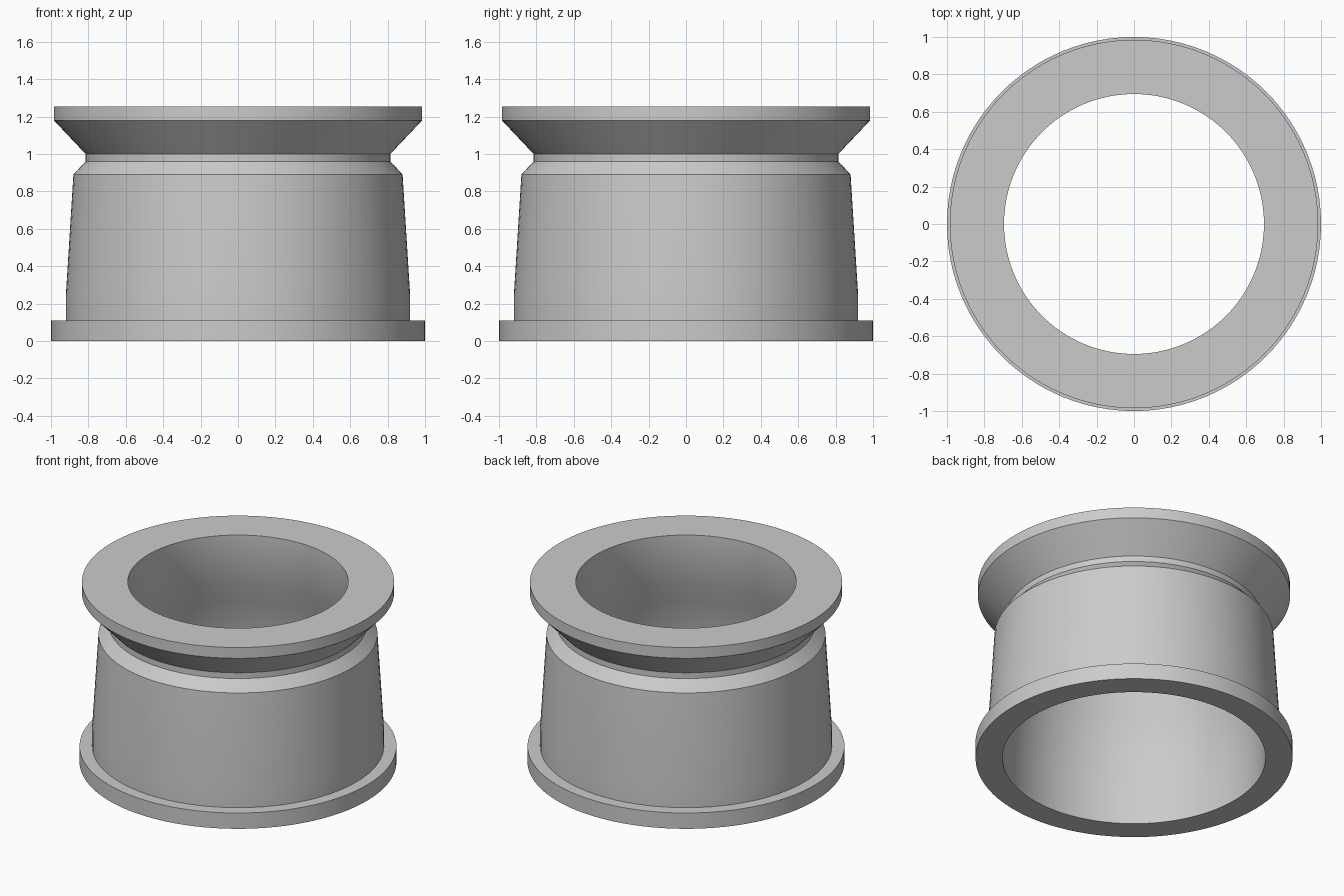
import bpy
import bmesh
import math

cube = bpy.data.objects.get("Cube")
if cube:
    bpy.data.objects.remove(cube, do_unlink=True)

SEGMENTS = 96

# Single grey finish
grey = bpy.data.materials.new("grey")
grey.use_nodes = True
colour = (0.6, 0.6, 0.6, 1)
grey.diffuse_color = colour
grey.node_tree.nodes["Principled BSDF"].inputs["Base Color"].default_value = colour


def revolve(name, profile, material):
    """Turn a closed (radius, height) profile around the z axis."""
    bm = bmesh.new()
    verts = [bm.verts.new((r, 0, z)) for r, z in profile]
    edges = [bm.edges.new((v, verts[(i + 1) % len(verts)])) for i, v in enumerate(verts)]
    bmesh.ops.spin(bm, geom=verts + edges, cent=(0, 0, 0), axis=(0, 0, 1),
                   angle=math.tau, steps=SEGMENTS, use_merge=True)
    bmesh.ops.remove_doubles(bm, verts=bm.verts, dist=0.0001)
    bmesh.ops.recalc_face_normals(bm, faces=bm.faces)
    mesh = bpy.data.meshes.new(name)
    bm.to_mesh(mesh)
    bm.free()
    mesh.materials.append(material)
    obj = bpy.data.objects.new(name, mesh)
    bpy.context.collection.objects.link(obj)
    bpy.ops.object.select_all(action="DESELECT")
    obj.select_set(True)
    bpy.context.view_layer.objects.active = obj
    bpy.ops.object.shade_smooth_by_angle(angle=math.radians(32))
    return obj


# Outside: base flange, tapered wall, chamfer, neck and flared rim
outside = [(1, 0), (1, 0.11), (0.92, 0.11), (0.92, 0.25), (0.88, 0.89),
           (0.815, 0.96), (0.815, 1.0), (0.985, 1.18), (0.985, 1.255)]

# Inside: narrow upper bore widening into the tapered lower bore
inside = [(0.695, 1.255), (0.695, 0.92), (0.79, 0.75), (0.83, 0.25), (0.83, 0)]

revolve("flanged_collar", outside + inside, grey)
